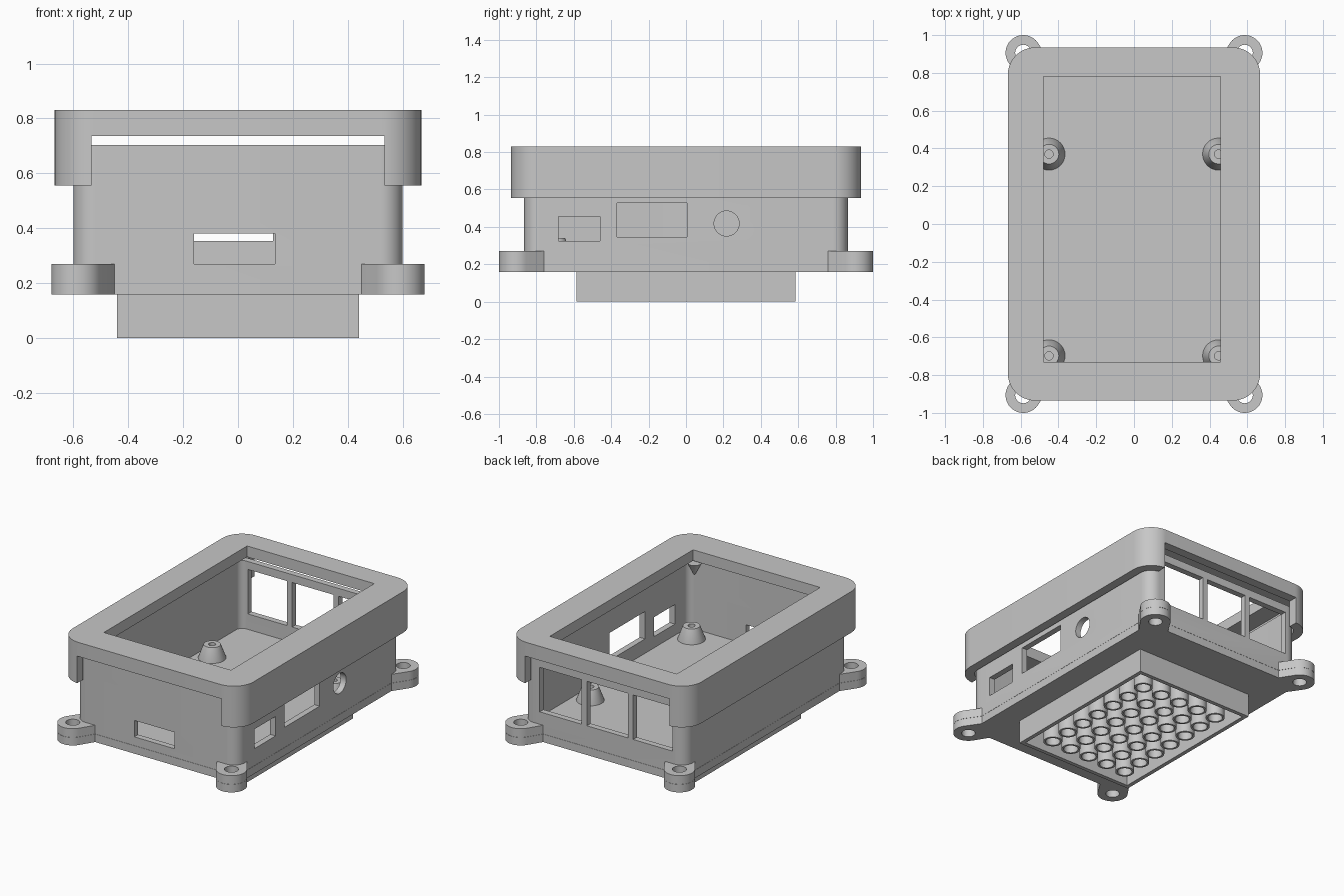
import bpy, bmesh, math
from mathutils import Matrix

cube = bpy.data.objects.get("Cube")
if cube:
    bpy.data.objects.remove(cube, do_unlink=True)

GREY = bpy.data.materials.new("plain grey")
GREY.use_nodes = True
GREY.diffuse_color = (0.57, 0.57, 0.57, 1)
GREY.node_tree.nodes["Principled BSDF"].inputs["Base Color"].default_value = (0.57, 0.57, 0.57, 1)


def finish(name, bm):
    bmesh.ops.recalc_face_normals(bm, faces=bm.faces)
    mesh = bpy.data.meshes.new(name)
    bm.to_mesh(mesh)
    bm.free()
    mesh.materials.append(GREY)
    ob = bpy.data.objects.new(name, mesh)
    bpy.context.collection.objects.link(ob)
    return ob


def prism(name, points, z0, z1):
    bm = bmesh.new()
    face = bm.faces.new([bm.verts.new((x, y, z0)) for x, y in points])
    top = bmesh.ops.extrude_face_region(bm, geom=[face])["geom"]
    for v in top:
        if isinstance(v, bmesh.types.BMVert):
            v.co.z = z1
    return finish(name, bm)


def rounded(hx, hy, r, steps=10):
    pts = []
    for q, (sx, sy) in enumerate(((1, 1), (-1, 1), (-1, -1), (1, -1))):
        for i in range(steps + 1):
            a = (q + i / steps) * math.pi / 2
            pts.append((sx * (hx - r) + r * math.cos(a), sy * (hy - r) + r * math.sin(a)))
    return pts


def box(name, x0, x1, y0, y1, z0, z1):
    return prism(name, ((x0, y0), (x1, y0), (x1, y1), (x0, y1)), z0, z1)


def cylinder(name, r, depth, matrix):
    bm = bmesh.new()
    bmesh.ops.create_cone(bm, cap_ends=True, segments=40, radius1=r, radius2=r,
                          depth=depth, matrix=matrix)
    return finish(name, bm)


def cut(ob, *cutters):
    bpy.context.view_layer.objects.active = ob
    for c in cutters:
        mod = ob.modifiers.new("cut", "BOOLEAN")
        mod.operation, mod.solver, mod.object = "DIFFERENCE", "EXACT", c
        bpy.ops.object.modifier_apply(modifier=mod.name)
        bpy.data.objects.remove(c, do_unlink=True)
    return ob


def lathe(bm, profile, cx, cy, n=32):
    """Closed ring swept around a vertical axis."""
    rings = []
    for i in range(n):
        a = 2 * math.pi * i / n
        rings.append([bm.verts.new((cx + r * math.cos(a), cy + r * math.sin(a), z))
                      for r, z in profile])
    m = len(profile)
    for i in range(n):
        a, b = rings[i], rings[(i + 1) % n]
        for j in range(m):
            k = (j + 1) % m
            bm.faces.new((a[j], b[j], b[k], a[k]))


parts = []

# Hollow case walls with port openings
BOTTOM, SEAM, GAP = 0.158, 0.211, 0.001
walls = prism("case_walls", rounded(0.6, 0.865, 0.08), SEAM + GAP, 0.703)
cut(walls,
    prism("cavity", rounded(0.56, 0.825, 0.045), 0.1, 0.9),
    box("front_slot", -0.16, 0.135, -1, -0.7, 0.27, 0.38),
    box("side_port_small", 0.5, 0.7, -0.683, -0.46, 0.325, 0.455),
    box("side_port_large", 0.5, 0.7, -0.368, 0.005, 0.346, 0.529),
    cylinder("side_port_round", 0.067, 0.3,
             Matrix.Translation((0.6, 0.217, 0.418)) @ Matrix.Rotation(math.pi / 2, 4, "Y")),
    *[box("back_port", a, b, 0.7, 1, 0.353, 0.65)
      for a, b in ((-0.505, -0.215), (-0.178, 0.127), (0.165, 0.475))])
parts.append(walls)

# Base plate and raised inner floor
parts.append(prism("base_plate", rounded(0.6, 0.865, 0.08), BOTTOM, SEAM))
parts.append(prism("inner_floor", rounded(0.562, 0.827, 0.045), 0.2, 0.25))

# Mounting ears with straight tangent sides, each in a lower and an upper layer
CX, CY, R = 0.586, 0.906, 0.094
ear = [(0.565, 0.83), (0.45, 0.85), (0.45, 0.865)]
ear += [(CX + R * math.cos(a), CY + R * math.sin(a))
        for a in (math.radians(148 - 182 * i / 26) for i in range(27))]
ear += [(0.6, 0.76), (0.585, 0.76)]
for sy, fb in ((-1, "front"), (1, "back")):
    for sx, lr in ((-1, "right"), (1, "left")):
        for layer, z0, z1 in (("lower", BOTTOM, SEAM), ("upper", SEAM + GAP, 0.27)):
            ob = prism(f"{fb}_{lr}_{layer}_ear", [(sx * x, sy * y) for x, y in ear], z0, z1)
            hole = cylinder("hole", 0.043, 1, Matrix.Translation((sx * CX, sy * CY, 0.2)))
            parts.append(cut(ob, hole))

# Lid: top with a window, skirt open at front and back
lid = prism("lid", rounded(0.668, 0.935, 0.145, 14), 0.555, 0.83)
cut(lid,
    prism("lid_cavity", rounded(0.608, 0.873, 0.085), 0.5, 0.757),
    box("lid_window", -0.48, 0.459, -0.73, 0.782, 0.7, 0.9),
    box("front_gap", -0.534, 0.534, -1.1, -0.8, 0.5, 0.736),
    box("back_gap", -0.534, 0.534, 0.8, 1.1, 0.5, 0.736))
parts.append(lid)

# Board standoffs with screw holes
bm = bmesh.new()
for x in (-0.45, 0.448):
    for y in (-0.698, 0.37):
        lathe(bm, ((0.085, 0.24), (0.085, 0.252), (0.052, 0.34), (0.022, 0.34), (0.022, 0.24)), x, y)
parts.append(finish("standoffs", bm))

# Small tapered supports at the top of the walls, left side only
bm = bmesh.new()
for sy in (-1, 1):
    bmesh.ops.create_cone(bm, cap_ends=True, segments=24, radius1=0.004, radius2=0.045,
                          depth=0.08, matrix=Matrix.Translation((0.505, sy * 0.81, 0.662)))
parts.append(finish("corner_supports", bm))

# Hollow socket below with a grid of tubes
socket = box("bottom_socket", -0.44, 0.44, -0.585, 0.585, 0, 0.165)
cut(socket, box("socket_cavity", -0.413, 0.413, -0.558, 0.558, -0.1, 0.15))
parts.append(socket)

PITCH = 0.146
bm = bmesh.new()
for i in range(-2, 3):
    for j in range(-3, 4):
        lathe(bm, ((0.059, 0), (0.059, 0.155), (0.045, 0.155), (0.045, 0)), i * PITCH, j * PITCH, 24)
parts.append(finish("socket_tubes", bm))

# Smooth the rounded surfaces, keep the edges sharp
bpy.ops.object.select_all(action="DESELECT")
for ob in parts:
    ob.select_set(True)
bpy.context.view_layer.objects.active = parts[0]
bpy.ops.object.shade_smooth_by_angle(angle=math.radians(30))
